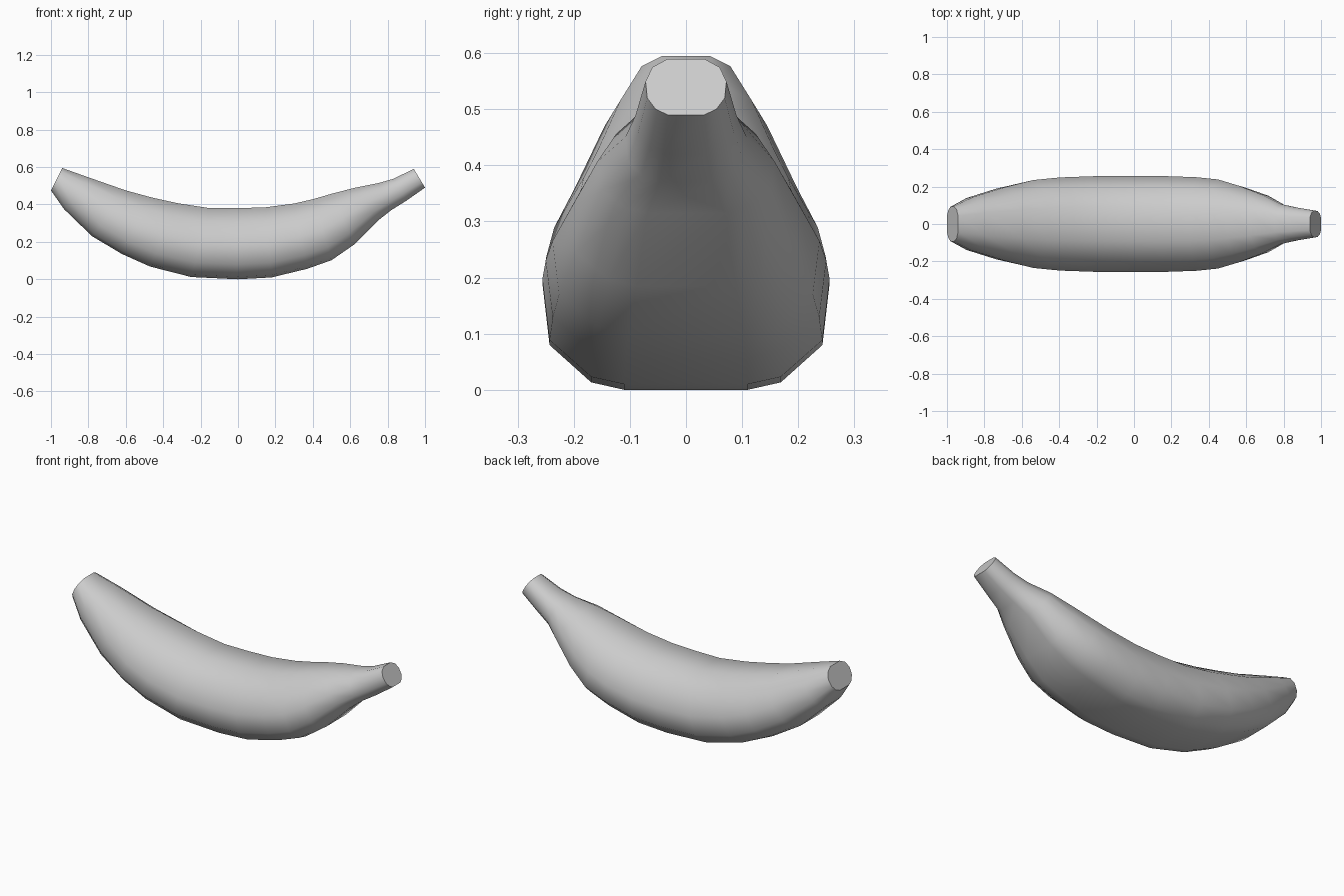
import bpy
import bmesh
import math

# Rings along the fruit: top x, top z, bottom x, bottom z, half width, roundness
RINGS = [
    (-0.94, 0.595, -1.00, 0.475, 0.095, 1.0),
    (-0.80, 0.545, -0.93, 0.375, 0.145, 0.6),
    (-0.60, 0.475, -0.78, 0.230, 0.198, 0.3),
    (-0.46, 0.437, -0.62, 0.135, 0.235, 0.1),
    (-0.32, 0.406, -0.47, 0.068, 0.249, 0.0),
    (-0.15, 0.380, -0.25, 0.012, 0.256, 0.0),
    (0.00, 0.380, 0.00, 0.000, 0.256, 0.0),
    (0.15, 0.385, 0.18, 0.010, 0.256, 0.0),
    (0.30, 0.405, 0.37, 0.056, 0.250, 0.0),
    (0.40, 0.428, 0.50, 0.102, 0.238, 0.0),
    (0.50, 0.457, 0.62, 0.185, 0.205, 0.1),
    (0.62, 0.488, 0.75, 0.315, 0.158, 0.3),
    (0.75, 0.514, 0.82, 0.370, 0.108, 0.6),
    (0.83, 0.537, 0.90, 0.420, 0.090, 0.9),
    (0.94, 0.590, 1.00, 0.490, 0.072, 1.0),
]
# Half sections from bottom to top: share of half width, share of height
BODY = [(0.43, 0), (0.66, 0.035), (0.95, 0.21), (1, 0.5), (0.77, 0.80), (0.36, 1)]
ENDS = [(0.45, 0), (0.75, 0.10), (0.96, 0.30), (1, 0.60), (0.83, 0.85), (0.45, 1)]

bm = bmesh.new()


def make_ring(tx, tz, bx, bz, width, roundness):
    half = [(a + (c - a) * roundness, b + (d - b) * roundness)
            for (a, b), (c, d) in zip(BODY, ENDS)]
    loop = half + [(-u, v) for u, v in reversed(half)]
    return [bm.verts.new((bx + (tx - bx) * v, u * width, bz + (tz - bz) * v))
            for u, v in loop]


# Skin between rings, closed with a flat cap at each end
rings = [make_ring(*r) for r in RINGS]
for a, b in zip(rings, rings[1:]):
    for i in range(len(a)):
        j = (i + 1) % len(a)
        bm.faces.new((a[i], a[j], b[j], b[i]))
bm.faces.new(rings[0])
bm.faces.new(rings[-1])
bmesh.ops.recalc_face_normals(bm, faces=bm.faces)

mesh = bpy.data.meshes.new("banana")
bm.to_mesh(mesh)
bm.free()
banana = bpy.data.objects.new("banana", mesh)
bpy.context.collection.objects.link(banana)

# Smooth skin with crisp cut ends
bpy.context.view_layer.objects.active = banana
banana.select_set(True)
bpy.ops.object.shade_smooth_by_angle(angle=math.radians(50))
